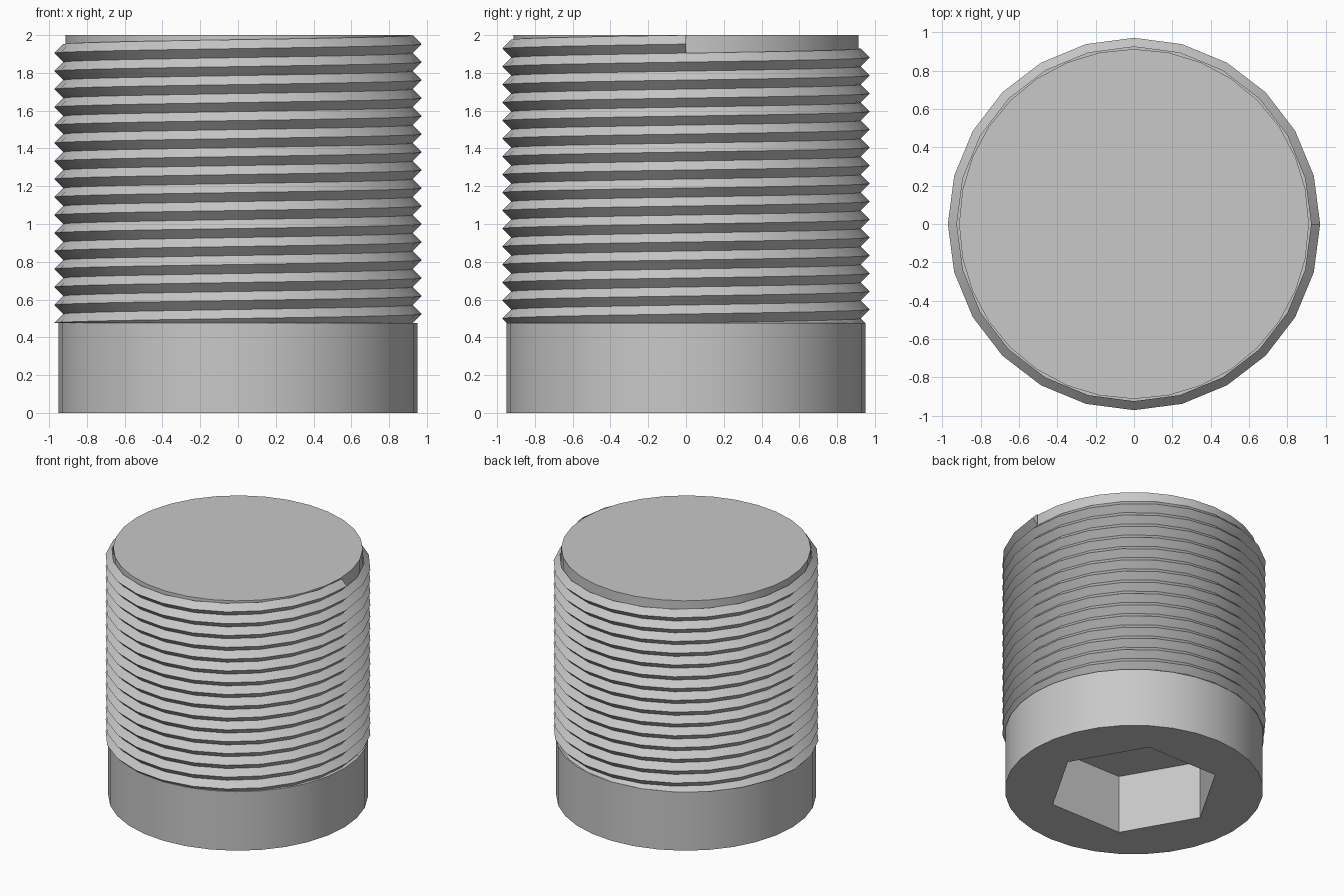
import bpy, bmesh
from math import cos, sin, tau, radians

if "Cube" in bpy.data.objects:
    bpy.data.objects.remove(bpy.data.objects["Cube"], do_unlink=True)

HEAD_TOP, TOP = 0.476, 2.0
TURNS, STEPS = 16, 24
PITCH = (TOP - HEAD_TOP) / TURNS

steel = bpy.data.materials.new("plain_grey_steel")
steel.use_nodes = True
grey = (0.58, 0.58, 0.58, 1)
steel.diffuse_color = grey
steel.node_tree.nodes["Principled BSDF"].inputs["Base Color"].default_value = grey


def ring(bm, sides, radius, z):
    return [bm.verts.new((radius * cos(tau * i / sides), radius * sin(tau * i / sides), z))
            for i in range(sides)]


def walls(bm, low, high):
    n = len(low)
    for i in range(n):
        j = (i + 1) % n
        bm.faces.new((low[i], low[j], high[j], high[i]))


def finish(bm, name):
    bmesh.ops.recalc_face_normals(bm, faces=bm.faces)
    mesh = bpy.data.meshes.new(name)
    bm.to_mesh(mesh)
    bm.free()
    mesh.materials.append(steel)
    obj = bpy.data.objects.new(name, mesh)
    bpy.context.collection.objects.link(obj)
    bpy.ops.object.select_all(action="DESELECT")
    obj.select_set(True)
    bpy.context.view_layer.objects.active = obj
    bpy.ops.object.shade_smooth_by_angle(angle=radians(30))


# Plain head with a hexagonal socket in its underside
bm = bmesh.new()
rim_low, rim_high = ring(bm, 32, 0.95, 0), ring(bm, 32, 0.95, HEAD_TOP)
hex_low, hex_high = ring(bm, 6, 0.635, 0), ring(bm, 6, 0.635, HEAD_TOP - 0.003)
walls(bm, rim_low, rim_high)
walls(bm, hex_low, hex_high)
bm.faces.new(rim_high)
bm.faces.new(hex_high)
open_edges = [e for e in bm.edges if e.is_boundary]
bmesh.ops.triangle_fill(bm, edges=open_edges, use_beauty=True, normal=(0, 0, -1))
finish(bm, "socket_head")

# Core inside the thread
bm = bmesh.new()
low, high = ring(bm, 32, 0.913, HEAD_TOP), ring(bm, 32, 0.913, TOP)
walls(bm, low, high)
bm.faces.new(low)
bm.faces.new(high)
finish(bm, "threaded_core")

# Triangular ridge swept up a right-handed helix
bm = bmesh.new()
sections = []
for i in range(TURNS * STEPS + 1):
    a = tau * i / STEPS
    mid = HEAD_TOP - PITCH / 2 + PITCH * i / STEPS
    sections.append([bm.verts.new((r * cos(a), r * sin(a), mid + side * PITCH / 2))
                     for r, side in ((0.925, -1), (0.972, 0), (0.925, 1))])
for lower, upper in zip(sections, sections[1:]):
    walls(bm, lower, upper)
bm.faces.new(sections[0])
bm.faces.new(sections[-1])

# Trim the first turn level with the head
bmesh.ops.bisect_plane(bm, geom=bm.verts[:] + bm.edges[:] + bm.faces[:],
                       plane_co=(0, 0, HEAD_TOP - 0.0005), plane_no=(0, 0, 1),
                       clear_inner=True)
cut = [e for e in bm.edges if e.is_boundary]
bmesh.ops.triangle_fill(bm, edges=cut, use_beauty=True, normal=(0, 0, -1))
finish(bm, "screw_thread")
